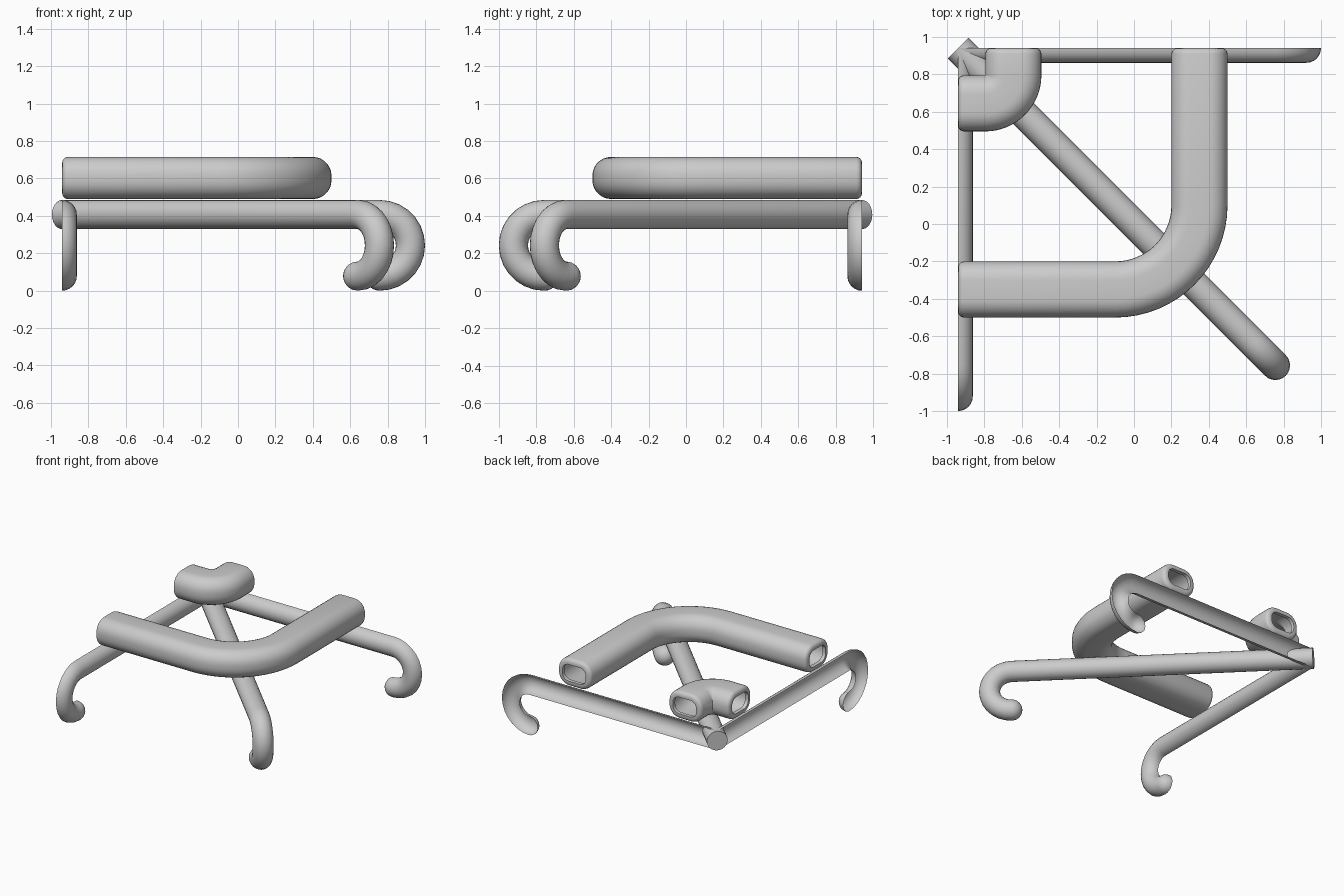
import bpy, bmesh
from math import sin, cos, pi, sqrt
from mathutils import Vector

if "Cube" in bpy.data.objects:
    bpy.data.objects.remove(bpy.data.objects["Cube"])

UP = Vector((0, 0, 1))
C = 0.94            # corner of the quarter model is (-C, C)
R, BEND = 0.078, 0.1645   # leg tube radius, hook path radius


def skin(name, rings, closed, cap_start=False):
    """Join successive rings of points into a smooth surface."""
    bm = bmesh.new()
    vs = [[bm.verts.new(p) for p in ring] for ring in rings]
    n = len(vs[0])
    for a, b in zip(vs, vs[1:]):
        for i in range(n if closed else n - 1):
            j = (i + 1) % n
            bm.faces.new((a[i], a[j], b[j], b[i]))
    if cap_start:
        bm.faces.new(vs[0])
    bmesh.ops.remove_doubles(bm, verts=bm.verts, dist=0.0005)
    bmesh.ops.recalc_face_normals(bm, faces=bm.faces)
    mesh = bpy.data.meshes.new(name)
    bm.to_mesh(mesh)
    bm.free()
    ob = bpy.data.objects.new(name, mesh)
    bpy.context.collection.objects.link(ob)
    bpy.ops.object.select_all(action='DESELECT')
    ob.select_set(True)
    bpy.context.view_layer.objects.active = ob
    bpy.ops.object.shade_smooth_by_angle(angle=0.7)
    return ob


def leg(name, direction, side, length, half):
    """Horizontal tube from the corner, ending in a downward hook."""
    d, s = Vector(direction).normalized(), Vector(side).normalized()
    start = Vector((-C, C, 0))
    centre = start + d * length + UP * (BEND + R)
    top = UP * (2 * BEND + R)
    stations = [(start + top, UP, R)]
    for i in range(15):
        a = pi * i / 14
        n = d * sin(a) + UP * cos(a)
        stations.append((centre + n * BEND, n, R))
    # rounded tip
    for i in range(1, 7):
        a = pi / 2 * i / 6
        stations.append((centre - UP * BEND - d * R * sin(a), -UP, R * max(cos(a), 0.001)))
    steps = 12 if half else 24
    count = steps + 1 if half else steps
    span = pi if half else 2 * pi
    rings = []
    for p, n, r in stations:
        angles = [-pi / 2 + span * k / steps for k in range(count)]
        rings.append([p + s * r * cos(a) + n * r * sin(a) for a in angles])
    return skin(name, rings, not half, cap_start=not half)


def rounded_rect(hw, hh, r, seg=7):
    pts = []
    for q, (sx, sy) in enumerate(((1, 1), (-1, 1), (-1, -1), (1, -1))):
        for i in range(seg + 1):
            a = pi / 2 * (q + i / seg)
            pts.append((sx * (hw - r) + r * cos(a), sy * (hh - r) + r * sin(a)))
    return pts


def cushion(name, outer, bend):
    """Padded L-shaped tube with a rounded bend and open, lipped ends."""
    hw, hh, z = 0.15, 0.1125, 0.6025
    cx = outer - hw - bend            # bend centre is (cx, -cx)
    lip = [(0.03, 0.045), (0.0, 0.045), (0.0, 0.03), (0.003, 0.018), (0.01, 0.008), (0.018, 0.003), (0.03, 0.0)]
    x = cx + bend
    stations = [(Vector((x, C - o, z)), Vector((1, 0, 0)), i) for o, i in lip]
    for k in range(17):
        a = -pi / 2 * k / 16
        n = Vector((cos(a), sin(a), 0))
        stations.append((Vector((cx, -cx, z)) + n * bend, n, 0))
    stations += [(Vector((-C + o, -x, z)), Vector((0, -1, 0)), i) for o, i in reversed(lip)]
    rings = []
    for p, n, inset in stations:
        prof = rounded_rect(hw - inset, hh - inset, 0.1 - inset)
        rings.append([p + n * u + UP * v for u, v in prof])
    return skin(name, rings, True)


# Legs: two half tubes on the cut planes and one whole diagonal
straight = 1 - R - BEND + C
leg("back_leg", (1, 0, 0), (0, -1, 0), straight, True)
leg("left_leg", (0, -1, 0), (1, 0, 0), straight, True)
leg("diagonal_leg", (1, -1, 0), (1, 1, 0), 1.58 * sqrt(2), False)

# Padded rings
cushion("outer_cushion", 0.5, 0.45)
cushion("inner_cushion", -0.495, 0.151)
